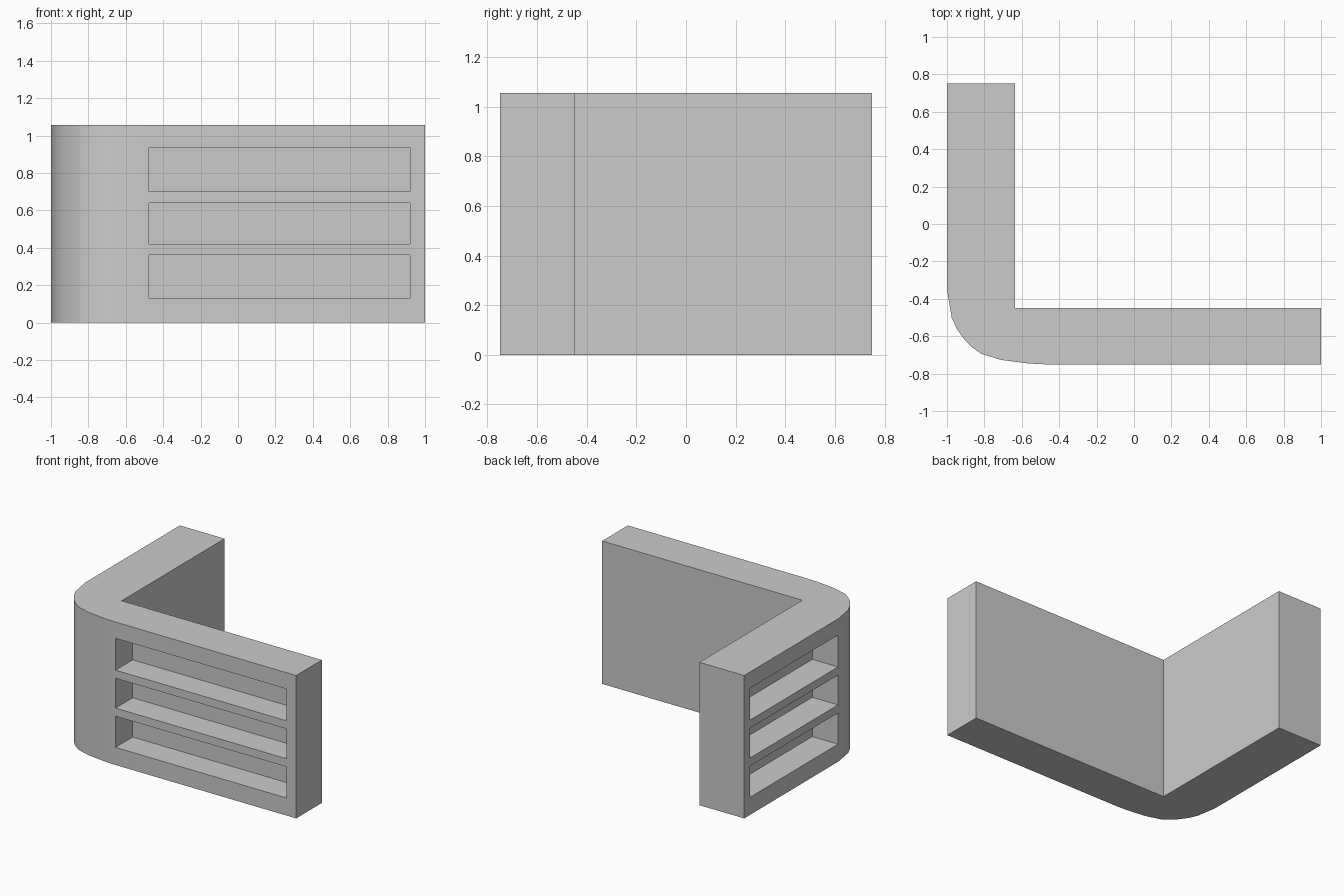
import bpy, bmesh
from mathutils import Matrix, Vector

if "Cube" in bpy.data.objects:
    bpy.data.objects.remove(bpy.data.objects["Cube"])

HEIGHT = 1.055
SHELVES = [(0.13, 0.36), (0.42, 0.64), (0.70, 0.935)]

# L-shaped footprint with a rounded outer corner
outline = [(1, -0.45), (-0.635, -0.45), (-0.635, 0.75), (-1, 0.75),
           (-1, -0.35), (-0.975, -0.5), (-0.945, -0.565), (-0.905, -0.62),
           (-0.865, -0.66), (-0.815, -0.695), (-0.71, -0.727),
           (-0.56, -0.746), (-0.48, -0.75), (1, -0.75)]


def make_object(name, bm):
    bmesh.ops.recalc_face_normals(bm, faces=bm.faces)
    mesh = bpy.data.meshes.new(name)
    bm.to_mesh(mesh)
    bm.free()
    obj = bpy.data.objects.new(name, mesh)
    bpy.context.collection.objects.link(obj)
    return obj


def add_box(bm, low, high):
    low, high = Vector(low), Vector(high)
    size = high - low
    bmesh.ops.create_cube(bm, size=1, matrix=Matrix.Translation((low + high) / 2)
                          @ Matrix.Diagonal((*size, 1)))


# Counter body
bm = bmesh.new()
base = bm.faces.new([bm.verts.new((x, y, 0)) for x, y in outline])
top = bmesh.ops.extrude_face_region(bm, geom=[base])
bmesh.ops.translate(bm, vec=(0, 0, HEIGHT),
                    verts=[v for v in top["geom"] if isinstance(v, bmesh.types.BMVert)])
counter = make_object("corner_counter", bm)

# Shelf recesses in the front and left faces
bm = bmesh.new()
for z0, z1 in SHELVES:
    add_box(bm, (-0.475, -0.85, z0), (0.92, -0.55, z1))
    add_box(bm, (-1.1, -0.345, z0), (-0.79, 0.68, z1))
cutter = make_object("shelf_recess_cutter", bm)
cutter.hide_render = True

mod = counter.modifiers.new("shelf_recesses", 'BOOLEAN')
mod.operation = 'DIFFERENCE'
mod.solver = 'EXACT'
mod.object = cutter
bpy.context.view_layer.objects.active = counter
counter.select_set(True)
bpy.ops.object.modifier_apply(modifier=mod.name)
bpy.data.objects.remove(cutter)

# Soft rounded corner, crisp edges elsewhere
bpy.ops.object.shade_smooth_by_angle(angle=0.52)
